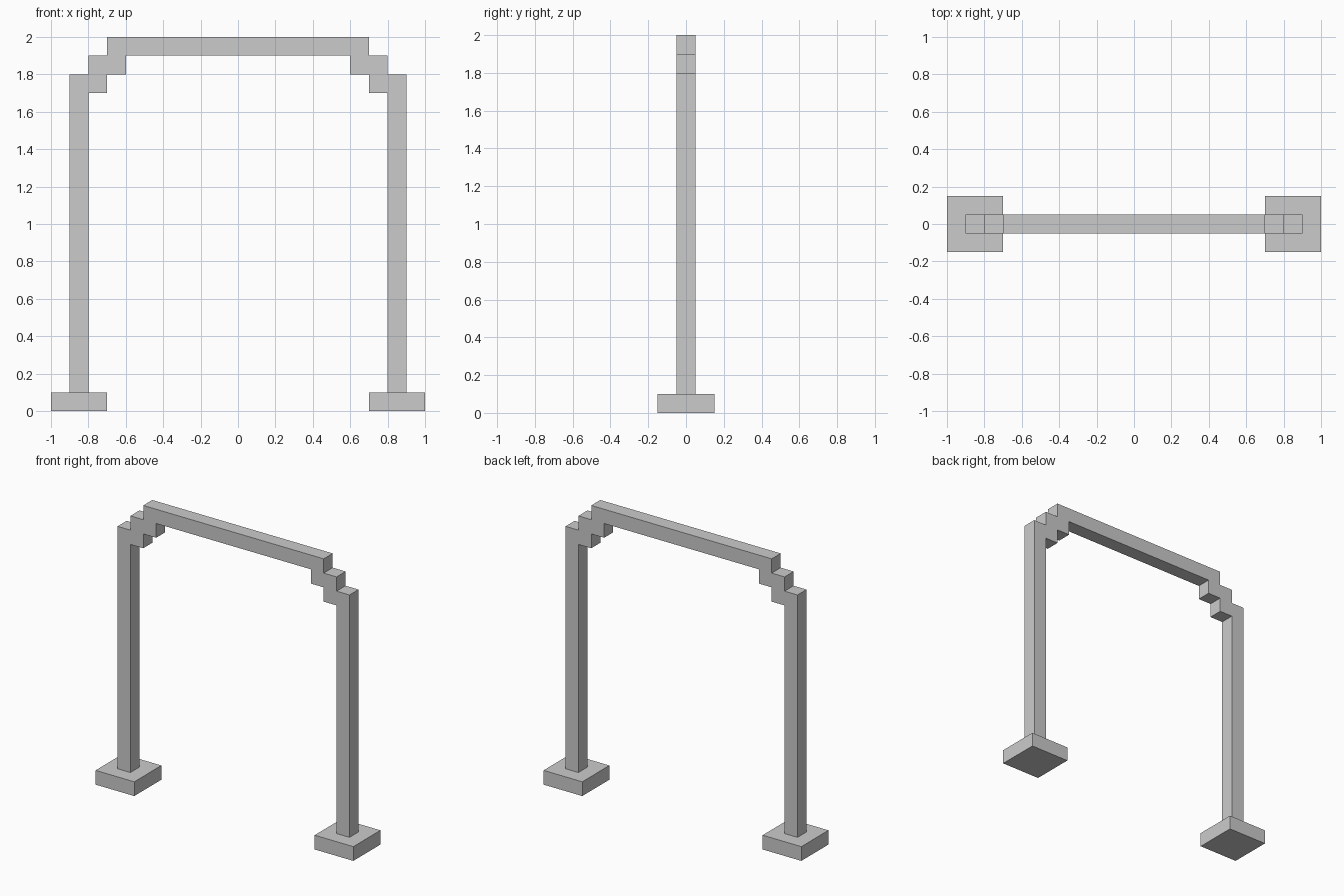
import bpy
import bmesh
from mathutils import Vector

if "Cube" in bpy.data.objects:
    bpy.data.objects.remove(bpy.data.objects["Cube"])


def finish(name, bm):
    bmesh.ops.recalc_face_normals(bm, faces=bm.faces[:])
    mesh = bpy.data.meshes.new(name)
    bm.to_mesh(mesh)
    bm.free()
    obj = bpy.data.objects.new(name, mesh)
    bpy.context.collection.objects.link(obj)
    return obj


# Stepped arch frame: right half outline (x, z), mirrored and extruded in depth
half = [(0.7, 2.0), (0.7, 1.9), (0.8, 1.9), (0.8, 1.8), (0.9, 1.8), (0.9, 0.1),
        (0.8, 0.1), (0.8, 1.7), (0.7, 1.7), (0.7, 1.8), (0.6, 1.8), (0.6, 1.9)]
outline = half + [(-x, z) for x, z in reversed(half)]
depth = 0.1
bm = bmesh.new()
face = bm.faces.new([bm.verts.new((x, -depth / 2, z)) for x, z in outline])
ext = bmesh.ops.extrude_face_region(bm, geom=[face], use_keep_orig=True)
moved = [g for g in ext["geom"] if isinstance(g, bmesh.types.BMVert)]
bmesh.ops.translate(bm, verts=moved, vec=Vector((0, depth, 0)))
finish("arch_frame", bm)

# Square foot plates under both posts
for side, sx in (("left", -1), ("right", 1)):
    bm = bmesh.new()
    bmesh.ops.create_cube(bm, size=1.0)
    bmesh.ops.scale(bm, verts=bm.verts[:], vec=Vector((0.3, 0.3, 0.1)))
    foot = finish(side + "_foot", bm)
    foot.location = (sx * 0.85, 0, 0.05)
